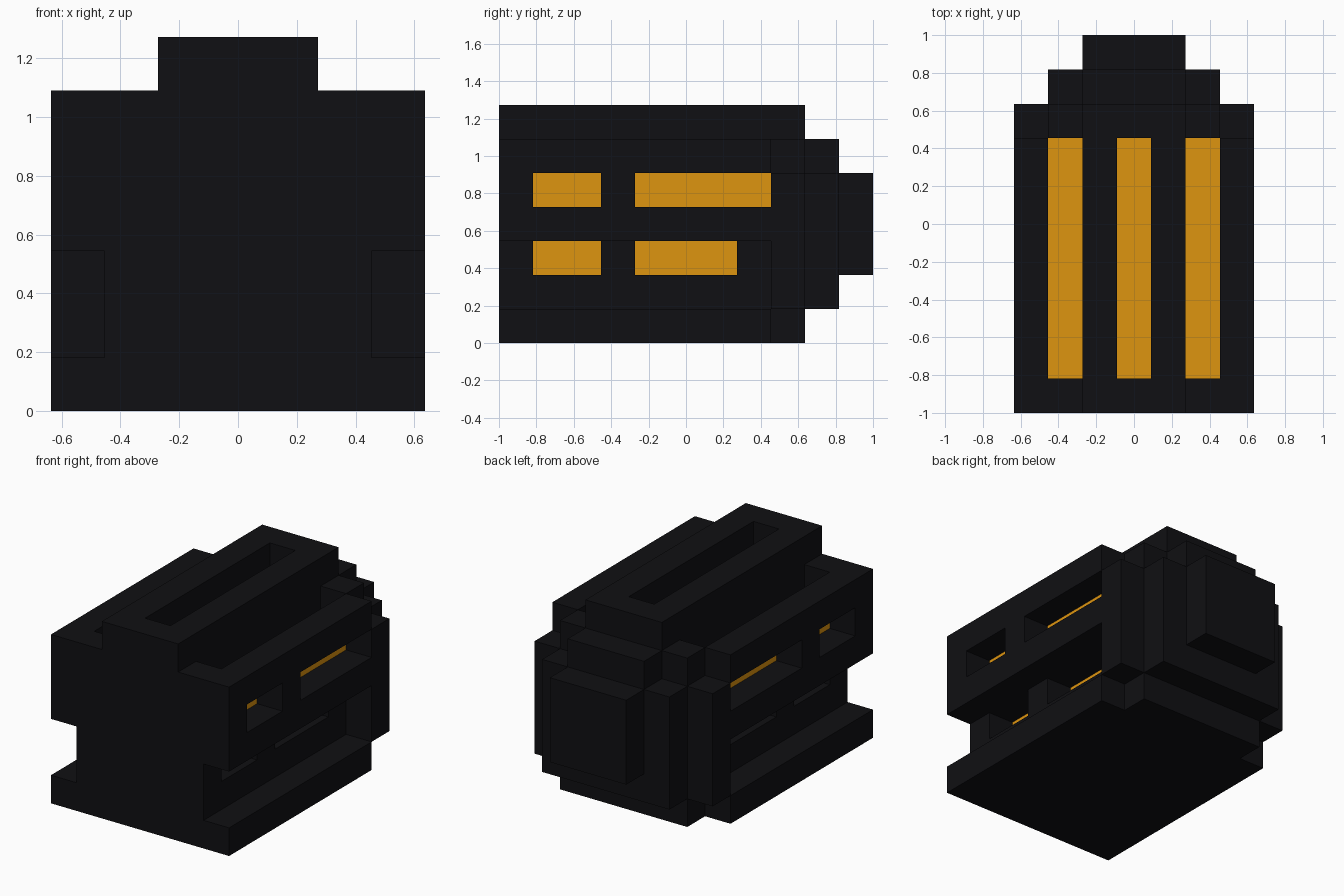
import bpy, bmesh

if "Cube" in bpy.data.objects:
    bpy.data.objects.remove(bpy.data.objects["Cube"])

U = 2 / 11          # one block of the grid
T = 0.25            # thickness of glowing strips, in blocks


def material(name, rgb):
    m = bpy.data.materials.new(name)
    m.diffuse_color = (*rgb, 1)
    m.use_nodes = True
    m.node_tree.nodes["Principled BSDF"].inputs["Base Color"].default_value = m.diffuse_color
    return m


DARK = material("dark_casing", (0.005, 0.005, 0.0065))
GLOW = material("amber_glow", (0.73, 0.30, 0.005))


def prism(name, profile, y0, y1, mat):
    """Extrude an x-z profile (block units, x from centre) from y0 to y1."""
    bm = bmesh.new()
    verts = [bm.verts.new((x * U, (y0 - 5.5) * U, z * U)) for x, z in profile]
    face = bm.faces.new(verts)
    ext = bmesh.ops.extrude_face_region(bm, geom=[face])["geom"]
    bmesh.ops.translate(bm, vec=(0, (y1 - y0) * U, 0),
                        verts=[g for g in ext if isinstance(g, bmesh.types.BMVert)])
    bmesh.ops.recalc_face_normals(bm, faces=bm.faces)
    mesh = bpy.data.meshes.new(name)
    bm.to_mesh(mesh)
    bm.free()
    mesh.materials.append(mat)
    ob = bpy.data.objects.new(name, mesh)
    bpy.context.collection.objects.link(ob)
    return ob


def mirrored(half):
    """Complete a right-hand half profile (bottom to top) across x = 0."""
    return half + [(-x, z) for x, z in reversed(half)]


def box(name, x, y, z, mat):
    (x0, x1), (z0, z1) = sorted(x), z
    return prism(name, [(x0, z0), (x1, z0), (x1, z1), (x0, z1)], *y, mat)


# Main casing with side channels and raised spine
body = prism("casing", mirrored([(3.5, 0), (3.5, 1), (2.5, 1), (2.5, 3), (3.5, 3),
                                 (3.5, 6), (1.5, 6), (1.5, 7)]), 0, 8, DARK)

# Stepped, rounded rear end
prism("rear_step_large", mirrored([(2.5, 0), (2.5, 1), (3.5, 1), (3.5, 5), (2.5, 5),
                                   (2.5, 6), (1.5, 6), (1.5, 7)]), 8, 9, DARK)
prism("rear_step_medium", mirrored([(2.5, 1), (2.5, 5), (1.5, 5), (1.5, 6)]), 9, 10, DARK)
prism("rear_cap", mirrored([(1.5, 2), (1.5, 5)]), 10, 11, DARK)

cutters = []

# Top slots: one block deep, glowing floor
for cx, top in ((-2, 6), (0, 7), (2, 6)):
    x, floor = (cx - 0.5, cx + 0.5), top - 1
    cutters.append(box("top_slot_cutter", x, (1, 8.5), (floor - T, top + 0.5), DARK))
    box("top_glow_strip", x, (1, 8), (floor - T, floor), GLOW)

# Side slots: upper row in the outer wall, lower row inside the channel
for s in (1, -1):
    for wall, z, spans in ((3.5, (4, 5), ((1, 3), (4, 8))),
                           (2.5, (2, 3), ((1, 3), (4, 7)))):
        back = wall - 1
        for y0, y1 in spans:
            end = 8.5 if y1 == 8 else y1
            cutters.append(box("side_slot_cutter", (s * (back - T), s * (wall + 0.5)),
                               (y0, end), z, DARK))
            box("side_glow_strip", (s * (back - T), s * back), (y0, y1), z, GLOW)

# The lower cutters stop at the channel opening, so the outer wall stays whole
bpy.context.view_layer.objects.active = body
for c in cutters:
    c.hide_render = True
    mod = body.modifiers.new("slot", 'BOOLEAN')
    mod.operation = 'DIFFERENCE'
    mod.solver = 'EXACT'
    mod.object = c
    bpy.ops.object.modifier_apply(modifier=mod.name)
for c in cutters:
    bpy.data.objects.remove(c)
